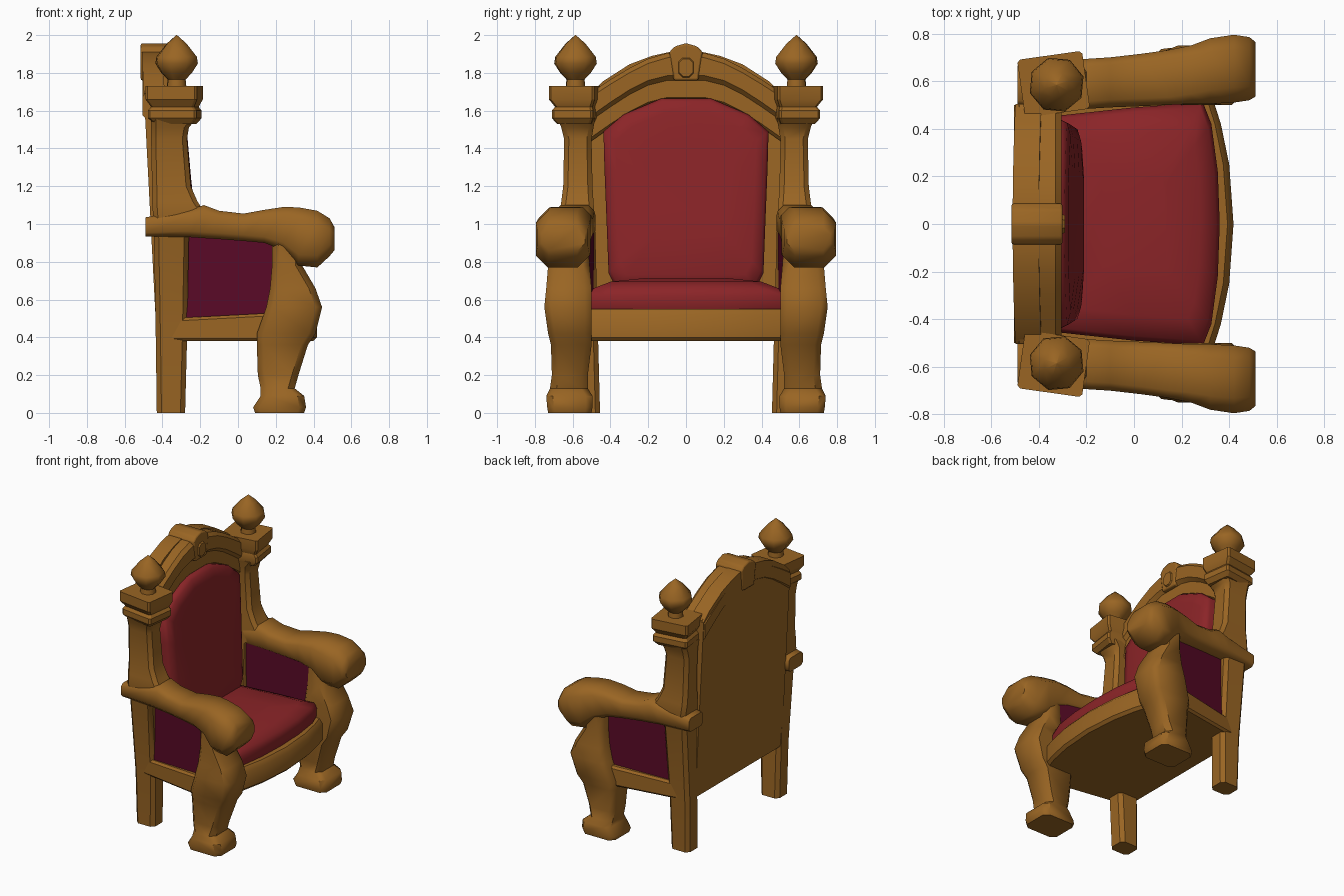
import bpy, bmesh, math
from mathutils import Vector, Matrix

if "Cube" in bpy.data.objects:
    bpy.data.objects.remove(bpy.data.objects["Cube"])


def mat(name, rgb):
    m = bpy.data.materials.new(name)
    m.diffuse_color = (*rgb, 1)
    m.use_nodes = True
    m.node_tree.nodes["Principled BSDF"].inputs["Base Color"].default_value = m.diffuse_color
    return m


WOOD = mat("golden wood", (0.32, 0.13, 0.017))
RED = mat("red cushion", (0.26, 0.018, 0.021))
MAROON = mat("maroon panel", (0.10, 0.003, 0.02))


def stack(name, rings, material, mirror=False, angle=38, soften=0):
    """Skin a list of equal-length point rings and cap both ends."""
    bm = bmesh.new()
    vs = [[bm.verts.new(p) for p in r] for r in rings]
    n = len(rings[0])
    for a, b in zip(vs, vs[1:]):
        for i in range(n):
            j = (i + 1) % n
            bm.faces.new((a[i], a[j], b[j], b[i]))
    bm.faces.new(vs[0][::-1])
    bm.faces.new(vs[-1])
    bmesh.ops.remove_doubles(bm, verts=bm.verts, dist=1e-5)
    bmesh.ops.recalc_face_normals(bm, faces=bm.faces)
    me = bpy.data.meshes.new(name)
    bm.to_mesh(me)
    bm.free()
    me.materials.append(material)
    ob = bpy.data.objects.new(name, me)
    bpy.context.collection.objects.link(ob)
    bpy.ops.object.select_all(action='DESELECT')
    ob.select_set(True)
    bpy.context.view_layer.objects.active = ob
    bpy.ops.object.shade_smooth_by_angle(angle=math.radians(angle))
    if soften:
        bv = ob.modifiers.new("soften", 'BEVEL')
        bv.width, bv.segments = soften, 2
    if mirror:
        m = ob.modifiers.new("mirror", 'MIRROR')
        m.use_axis = (False, True, False)
    return ob


def section(a0, a1, b0, b1, c):
    """Rectangle with chamfered corners."""
    return [(a0 + c, b0), (a1 - c, b0), (a1, b0 + c), (a1, b1 - c),
            (a1 - c, b1), (a0 + c, b1), (a0, b1 - c), (a0, b0 + c)]


def along_z(rows, c):
    return [[(x, y, z) for x, y in section(x0, x1, y0, y1, c)] for z, x0, x1, y0, y1 in rows]


def along_x(rows, c):
    return [[(x, y, z) for y, z in section(y0, y1, z0, z1, k * c)] for x, y0, y1, z0, z1, k in rows]


def turned(rings, cx, cy, deg):
    """Rotate rings about a vertical axis."""
    m = Matrix.Translation((cx, cy, 0)) @ Matrix.Rotation(math.radians(deg), 4, 'Z') @ Matrix.Translation((-cx, -cy, 0))
    return [[m @ Vector(p) for p in r] for r in rings]


def both(half):
    """Complete a symmetric outline from its +side half."""
    return half + [(-a, b) for a, b in reversed(half) if a != 0]


# back legs and posts, flaring where they meet the arms
stack("back_post", along_z([
    (0, -.43, -.28, .455, .59), (.38, -.435, -.27, .465, .60),
    (.95, -.445, -.26, .48, .65), (1.05, -.45, -.17, .485, .67),
    (1.12, -.455, -.215, .49, .66), (1.2, -.455, -.25, .495, .65),
    (1.45, -.46, -.27, .50, .645), (1.51, -.46, -.26, .49, .66),
    (1.56, -.46, -.22, .48, .68)], .025), WOOD, True)

# capitals on the posts
cap = [(1.53, -.43, -.23, .49, .67), (1.56, -.465, -.205, .475, .695), (1.60, -.465, -.205, .475, .695),
       (1.62, -.45, -.22, .48, .68), (1.66, -.475, -.20, .465, .71), (1.73, -.475, -.20, .465, .71)]
stack("post_capital", turned(along_z(cap, .012), -.335, .585, 8), WOOD, True, 30)

# onion finials
profile = [(.055, 1.72), (.05, 1.765), (.085, 1.80), (.118, 1.85), (.112, 1.885), (.055, 1.955), (.002, 2.0)]
stack("finial", [[(-.325 + r * math.cos(i * math.pi / 4 + .3), .585 + r * math.sin(i * math.pi / 4 + .3), z)
                  for i in range(8)] for r, z in profile], WOOD, True, 45)

# arms with heavy scroll ends
stack("arm", along_x([
    (-.49, .50, .665, .935, 1.035, .6), (-.25, .48, .69, .93, 1.08, 1), (-.18, .485, .695, .925, 1.10, 1),
    (-.10, .49, .70, .92, 1.07, 1), (.03, .495, .715, .91, 1.055, 1), (.14, .50, .73, .90, 1.075, 1),
    (.24, .505, .75, .86, 1.09, 1.3), (.32, .505, .78, .78, 1.088, 1.8), (.42, .51, .795, .77, 1.07, 2),
    (.485, .52, .785, .83, 1.03, 1.8), (.51, .535, .765, .86, .985, 1.2)], .032), WOOD, True, 50)

# carved front legs with knee and foot
stack("front_leg", along_z([
    (0, .09, .35, .50, .73), (.03, .08, .36, .495, .735), (.09, .12, .35, .495, .74),
    (.13, .12, .30, .52, .72), (.2, .105, .32, .52, .71), (.36, .10, .37, .50, .715),
    (.42, .10, .41, .50, .73), (.56, .15, .445, .50, .75), (.66, .17, .41, .50, .74),
    (.78, .18, .34, .51, .73), (.92, .18, .33, .52, .73)], .035), WOOD, True, 45)

# side rails and upholstered side panels
stack("side_rail", along_x([(-.36, .47, .60, .38, .50, 1), (.2, .51, .69, .38, .53, 1)], .015), WOOD, True)
stack("side_panel", along_x([(-.33, .485, .585, .47, .96, 1), (.24, .52, .655, .47, .95, 1)], .004), MAROON, True)

# seat frame with a bowed front
bow = [(.49, -.40), (.53, .33), (.42, .365), (.25, .40), (0, .418)]
stack("seat_frame", [[(x - (d if x > 0 else 0), y, z) for y, x in both(bow)]
                     for z, d in ((.38, .02), (.40, 0), (.52, 0), (.55, .025))], WOOD, angle=40)

# seat cushion
pad = [(.455, -.32), (.49, .0), (.51, .29), (.42, .325), (.22, .352), (0, .36)]
stack("seat_cushion", [[(cx + (x - cx) * s, y * s, z) for y, x in both(pad)]
                       for cx in (.0,) for z, s in ((.53, .96), (.56, .995), (.62, 1), (.66, .96), (.695, .78), (.715, .4))],
      RED, angle=60)

# back board leaning slightly backward
board = [(.505, .38), (.505, 1.69), (.44, 1.755), (.30, 1.845), (.18, 1.89), (.09, 1.91)]


def lean(z):
    return -.43 - .052 * (z - .38)


stack("back_board", [[(lean(z) + d, y, z) for y, z in both(board)] for d in (0, .11)], WOOD)

# arched crest: a deep lower moulding and a prominent upper one
arch = [(0, 1.66, 1.912), (.1, 1.66, 1.905), (.2, 1.635, 1.875), (.3, 1.585, 1.825), (.4, 1.52, 1.765), (.5, 1.45, 1.70)]
full = [(-a, b, c) for a, b, c in arch[:0:-1]] + arch
stack("crest_lower", [[(x, y, z) for x, z in section(-.46, -.33, b - .01, b + .15, .02)] for y, b, t in full], WOOD)
stack("crest_upper", [[(x, y, z) for x, z in section(-.505, -.305, b + .10, t, .025)] for y, b, t in full], WOOD)

# keystone with a raised boss
stack("keystone", [[(x, -.065, 1.76), (x, .065, 1.76), (x, .088, 1.91), (x, .06, 1.94), (x, 0, 1.957),
                    (x, -.06, 1.94), (x, -.088, 1.91)] for x in (-.515, -.30)], WOOD, soften=.01)
stack("keystone_boss", [[(x, s * y, 1.83 + s * z) for y, z in section(-.045, .045, -.06, .055, .025)]
                        for x, s in ((-.31, 1), (-.29, .8))], WOOD)

# back cushion, bulging and leaning with the board
outline = [(.37, .66), (.41, .74), (.42, 1.0), (.432, 1.3), (.437, 1.49), (.33, 1.58), (.13, 1.665)]
stack("back_cushion", [[(x - .058 * (z - .7), y * s, 1.15 + (z - 1.15) * s) for y, z in both(outline)]
                       for x, s in ((-.34, 1), (-.26, 1), (-.235, .97), (-.22, .85), (-.212, .5))], RED, angle=60)
